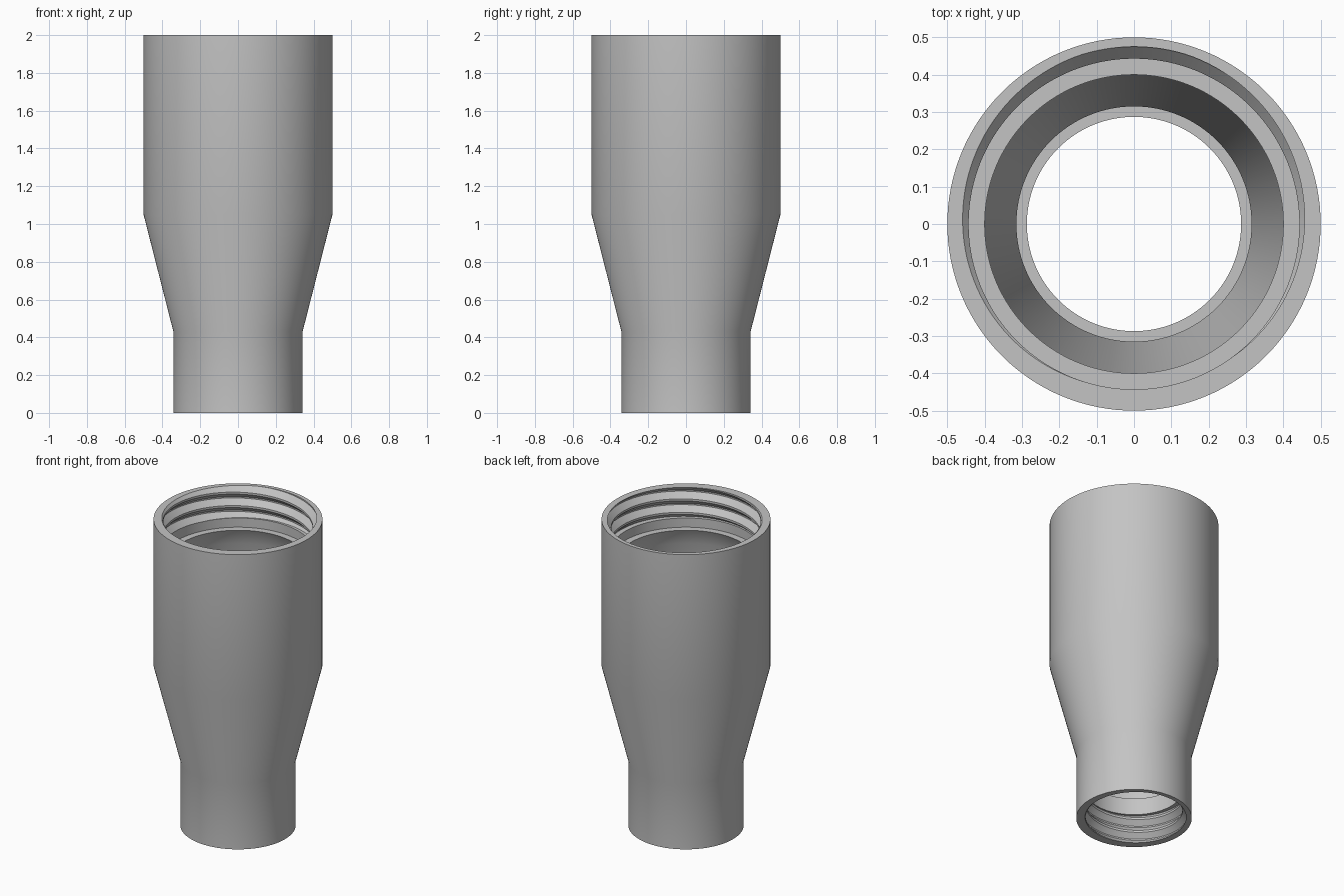
import bpy, bmesh, math

cube = bpy.data.objects.get("Cube")
if cube:
    bpy.data.objects.remove(cube, do_unlink=True)

SEGMENTS = 128
PITCH = 0.088
# One thread turn: fraction of pitch and depth (1 = root of groove, 0 = crest)
TURN = [(0.0, 1), (0.1, 1), (0.45, 0), (0.6, 0), (1.0, 1)]


def thread_depth(phase):
    """Groove depth for a position along the pitch."""
    p = phase % 1.0
    for (a, da), (b, db) in zip(TURN, TURN[1:]):
        if p <= b:
            return da + (db - da) * (p - a) / (b - a)
    return 1


def thread_column(turn, low, high, start, crest, root):
    """Bottom-to-top points of a right-handed internal thread in one column."""
    base = start + PITCH * turn
    points = []
    turns = math.ceil((high - low) / PITCH) + 3
    first = math.floor((low - start) / PITCH) - 2
    for k in range(first, first + turns + 2):
        for offset, _ in TURN[:-1]:
            z = min(max(base + PITCH * (k + offset), low), high)
            depth = thread_depth((z - base) / PITCH + 1e-7)
            points.append((crest + (root - crest) * depth, z))
    return points


def column(turn):
    """Closed wall section at one angle, as (radius, height) points."""
    outside = [(0.342, 0), (0.342, 0.43), (0.5, 1.05), (0.5, 2)]
    upper = thread_column(turn - 0.3, 1.80, 2.0, 2.0, 0.443, 0.475)
    # Upper seat with sloped underside, main bore, funnel and lower seat
    bore = [(0.443, 1.80), (0.443, 1.74), (0.4, 1.74), (0.455, 1.63),
            (0.455, 1.05), (0.315, 0.43), (0.315, 0.30), (0.287, 0.30),
            (0.287, 0.19)]
    lower = thread_column(turn - 0.3, 0.0, 0.19, 0.0, 0.287, 0.315)
    return outside + upper[::-1] + bore + lower[::-1]


# Threaded reducer sleeve, wall section swept around the axis
bm = bmesh.new()
rings = []
for i in range(SEGMENTS + 1):
    turn = i / SEGMENTS
    c, s = math.cos(turn * math.tau), math.sin(turn * math.tau)
    rings.append([bm.verts.new((r * c, r * s, z)) for r, z in column(turn)])
for a, b in zip(rings, rings[1:]):
    n = len(a)
    for j in range(n):
        k = (j + 1) % n
        bm.faces.new((a[j], b[j], b[k], a[k]))
bmesh.ops.remove_doubles(bm, verts=bm.verts, dist=0.00005)
bmesh.ops.dissolve_degenerate(bm, edges=bm.edges, dist=0.00005)
bmesh.ops.recalc_face_normals(bm, faces=bm.faces)

mesh = bpy.data.meshes.new("threaded_sleeve")
bm.to_mesh(mesh)
bm.free()
sleeve = bpy.data.objects.new("threaded_sleeve", mesh)
bpy.context.collection.objects.link(sleeve)

# Plain grey finish
grey = bpy.data.materials.new("plain_grey")
grey.use_nodes = True
colour = (0.55, 0.55, 0.55, 1)
grey.diffuse_color = colour
grey.node_tree.nodes["Principled BSDF"].inputs["Base Color"].default_value = colour
mesh.materials.append(grey)

bpy.ops.object.select_all(action="DESELECT")
sleeve.select_set(True)
bpy.context.view_layer.objects.active = sleeve
bpy.ops.object.shade_smooth_by_angle(angle=math.radians(28))
